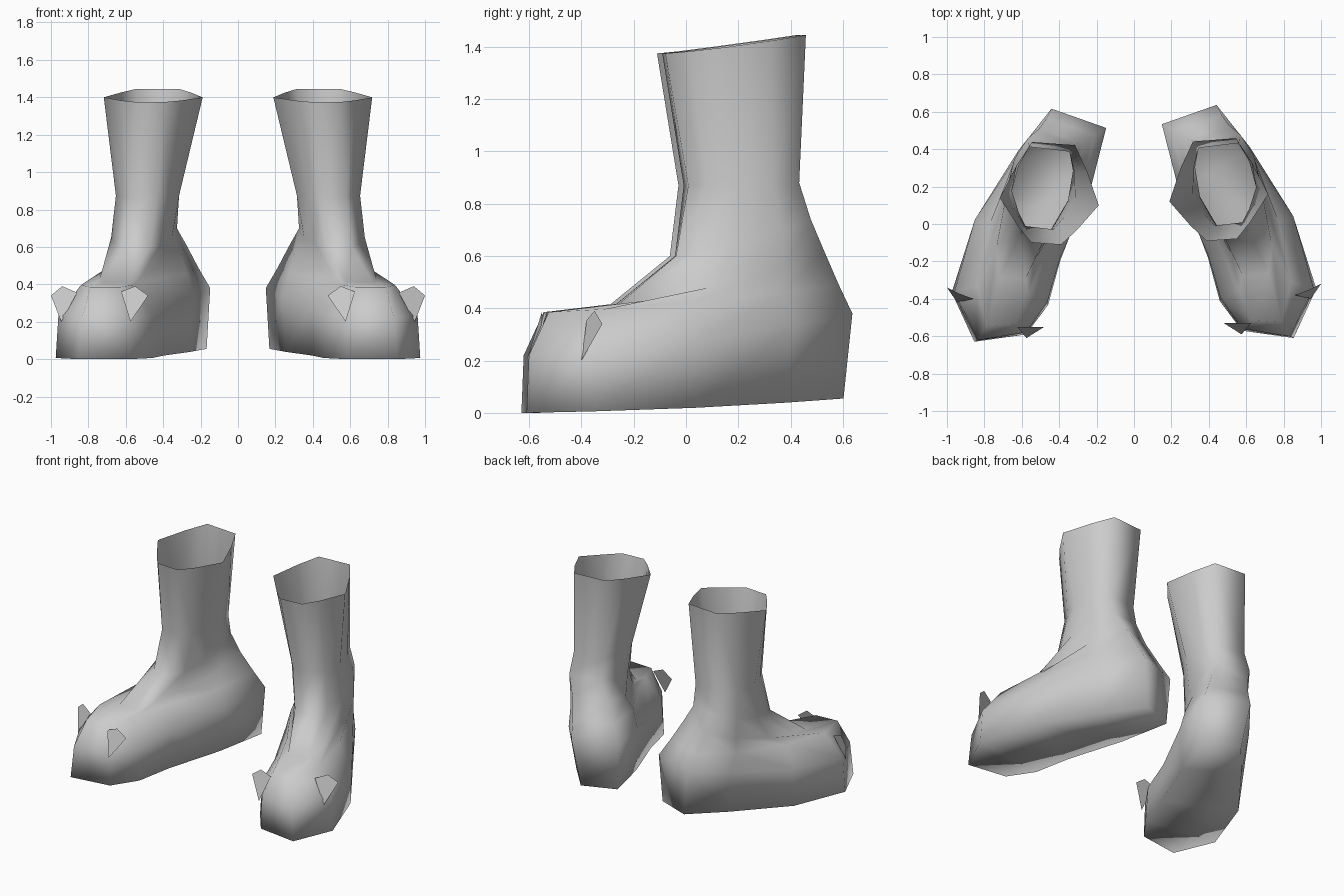
import bpy
import bmesh
from mathutils import Vector

cube = bpy.data.objects.get("Cube")
if cube:
    bpy.data.objects.remove(cube, do_unlink=True)


def make_material(name, colour):
    material = bpy.data.materials.new(name)
    material.use_nodes = True
    material.diffuse_color = colour
    material.node_tree.nodes["Principled BSDF"].inputs["Base Color"].default_value = colour
    return material


grey = make_material("plain grey", (0.6, 0.6, 0.6, 1))

# Stations along the boot, from toe (0) to heel (1)
STATIONS = (0, 0.16, 0.42, 0.75, 1)

# Each loop: front centre, back centre, outward bow, half width per station
LOOPS = {
    "sole": ((0.715, -0.59, 0), (0.28, 0.56, 0.055), 0.1, (0.14, 0.26, 0.25, 0.19, 0.12)),
    "belly": ((0.705, -0.58, 0.22), (0.295, 0.585, 0.38), 0.1, (0.13, 0.25, 0.25, 0.22, 0.155)),
    "upper": ((0.71, -0.52, 0.385), (0.34, 0.54, 0.49), 0.07, (0.08, 0.14, 0.17, 0.2, 0.135)),
    "throat": ((0.65, -0.27, 0.41), (0.395, 0.49, 0.62), 0.03, (0.07, 0.11, 0.145, 0.18, 0.12)),
    "ankle": ((0.54, -0.04, 0.6), (0.46, 0.46, 0.74), 0.01, (0.07, 0.12, 0.165, 0.16, 0.11)),
    "shin": ((0.505, 0, 0.87), (0.455, 0.42, 0.88), 0, (0.075, 0.12, 0.17, 0.15, 0.11)),
    "cuff": ((0.47, -0.085, 1.375), (0.43, 0.45, 1.445), 0, (0.08, 0.16, 0.265, 0.19, 0.115)),
}

# Small pointed fins on either side of the toe
FINS = {
    "inner_toe_fin": ((0.575, -0.59, 0.2), (0.48, -0.53, 0.34), (0.55, -0.53, 0.39),
                      (0.625, -0.53, 0.36)),
    "outer_toe_fin": ((0.945, -0.4, 0.2), (1, -0.32, 0.34), (0.94, -0.35, 0.39),
                      (0.86, -0.38, 0.355)),
}


def loop_points(front, back, bow, widths):
    """Outer side from toe to heel, then inner side back to the toe."""
    front, back = Vector(front), Vector(back)
    chord = (back - front).to_2d()
    across = Vector((chord.y, -chord.x)).normalized() * bow * 6.75
    outer, inner = [], []
    for t, width in zip(STATIONS, widths):
        # The bow is strongest near the ball of the foot and straightens at the heel
        centre = front.to_2d() + chord * t + across * t * (1 - t) ** 2
        tangent = chord + across * (1 - t) * (1 - 3 * t)
        side = Vector((tangent.y, -tangent.x)).normalized() * width
        height = Vector((0, 0, front.z + (back.z - front.z) * t ** 1.2))
        outer.append((centre + side).to_3d() + height)
        inner.append((centre - side).to_3d() + height)
    return outer + inner[::-1]


def finish(name, bm, side):
    """Place the part on the left (1) or right (-1) and shade it smooth."""
    for v in bm.verts:
        v.co.x *= side
        v.co.y += 0.01 * (side - 1)
    bmesh.ops.recalc_face_normals(bm, faces=bm.faces)
    for face in bm.faces:
        face.smooth = True
    mesh = bpy.data.meshes.new(name)
    bm.to_mesh(mesh)
    bm.free()
    mesh.materials.append(grey)
    bpy.context.collection.objects.link(bpy.data.objects.new(name, mesh))


def build_boot(name, side):
    bm = bmesh.new()
    rings = [[bm.verts.new(p) for p in loop_points(*loop)] for loop in LOOPS.values()]
    count = len(rings[0])
    # Boot walls, open at the cuff
    for low, high in zip(rings, rings[1:]):
        for i in range(count):
            j = (i + 1) % count
            bm.faces.new((low[i], low[j], high[j], high[i]))
    # Sole, closed with strips across the foot
    sole = rings[0]
    for i in range(len(STATIONS) - 1):
        bm.faces.new((sole[i], sole[-1 - i], sole[-2 - i], sole[i + 1]))
    finish(name, bm, side)


def build_fin(name, points, side):
    bm = bmesh.new()
    bm.faces.new([bm.verts.new(p) for p in points])
    finish(name, bm, side)


for label, side in (("left", 1), ("right", -1)):
    build_boot(label + "_boot", side)
    for fin, points in FINS.items():
        build_fin(label + "_" + fin, points, side)
